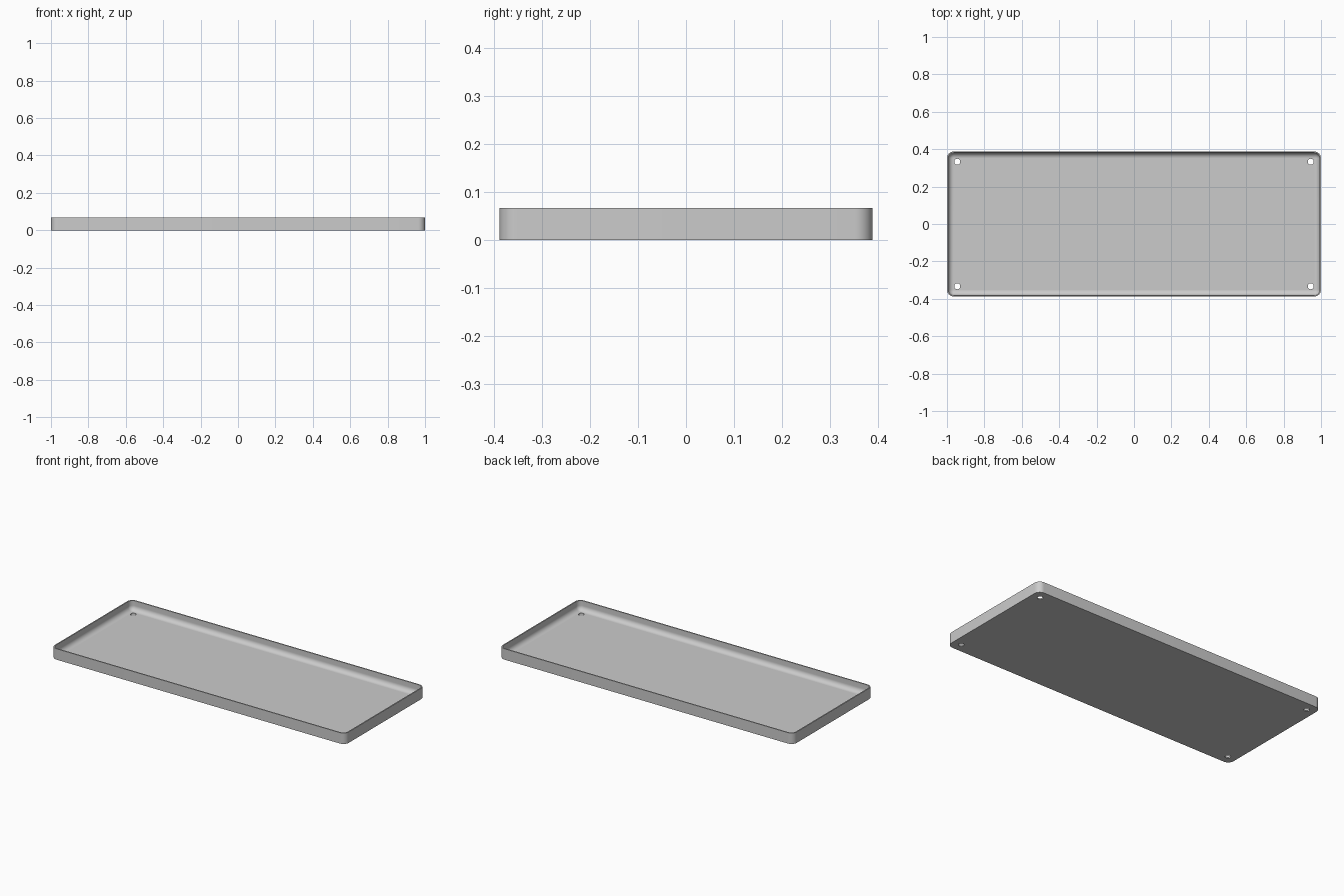
import bpy
import bmesh
import math

cube = bpy.data.objects.get("Cube")
if cube:
    bpy.data.objects.remove(cube, do_unlink=True)

HALF_X, HALF_Y, HEIGHT = 1.0, 0.388, 0.067
CORNER, WALL, FLOOR = 0.037, 0.007, 0.008
FILLET = CORNER - WALL - 0.001
STEPS = 10

# Tray colour
grey = bpy.data.materials.new("light_grey")
grey.use_nodes = True
grey.diffuse_color = (0.6, 0.6, 0.6, 1)
grey.node_tree.nodes["Principled BSDF"].inputs["Base Color"].default_value = (0.6, 0.6, 0.6, 1)


def ring(bm, inset, z):
    """Rounded rectangle of vertices, inset from the outer outline."""
    r = CORNER - inset
    verts = []
    for quarter, (sx, sy) in enumerate([(1, 1), (-1, 1), (-1, -1), (1, -1)]):
        for i in range(STEPS + 1):
            a = (quarter + i / STEPS) * math.pi / 2
            verts.append(bm.verts.new((sx * (HALF_X - CORNER) + r * math.cos(a),
                                       sy * (HALF_Y - CORNER) + r * math.sin(a), z)))
    return verts


# Tray shell: outer wall, rim, inner wall, then fillet down to the floor
profile = [(0, 0), (0, HEIGHT), (WALL, HEIGHT)]
for i in range(STEPS + 1):
    a = i / STEPS * math.pi / 2
    profile.append((WALL + FILLET * (1 - math.cos(a)),
                    FLOOR + FILLET * (1 - math.sin(a))))

bm = bmesh.new()
rings = [ring(bm, inset, z) for inset, z in profile]
for low, high in zip(rings, rings[1:]):
    for i in range(len(low)):
        j = (i + 1) % len(low)
        bm.faces.new((low[i], low[j], high[j], high[i]))
bm.faces.new(rings[0][::-1])
bm.faces.new(rings[-1])
bmesh.ops.recalc_face_normals(bm, faces=bm.faces[:])
mesh = bpy.data.meshes.new("tray")
bm.to_mesh(mesh)
bm.free()
mesh.materials.append(grey)
tray = bpy.data.objects.new("tray", mesh)
bpy.context.collection.objects.link(tray)

# Four screw holes through the floor
bm = bmesh.new()
for sx in (-1, 1):
    for sy in (-1, 1):
        made = bmesh.ops.create_cone(bm, cap_ends=True, segments=32,
                                     radius1=0.016, radius2=0.016, depth=0.06)
        bmesh.ops.translate(bm, verts=made["verts"], vec=(sx * 0.945, sy * 0.333, 0))
cut_mesh = bpy.data.meshes.new("hole_cutter")
bm.to_mesh(cut_mesh)
bm.free()
cut_mesh.materials.append(grey)
cutter = bpy.data.objects.new("hole_cutter", cut_mesh)
cutter.hide_render = True
bpy.context.collection.objects.link(cutter)

cut = tray.modifiers.new("holes", 'BOOLEAN')
cut.operation = 'DIFFERENCE'
cut.solver = 'EXACT'
cut.object = cutter
bpy.context.view_layer.objects.active = tray
bpy.ops.object.modifier_apply(modifier=cut.name)
bpy.data.objects.remove(cutter, do_unlink=True)

# Smooth walls and fillets, flat floor, base and rim
mesh = tray.data
mesh.set_sharp_from_angle(angle=math.radians(35))
for face in mesh.polygons:
    face.use_smooth = abs(face.normal.z) < 0.999
